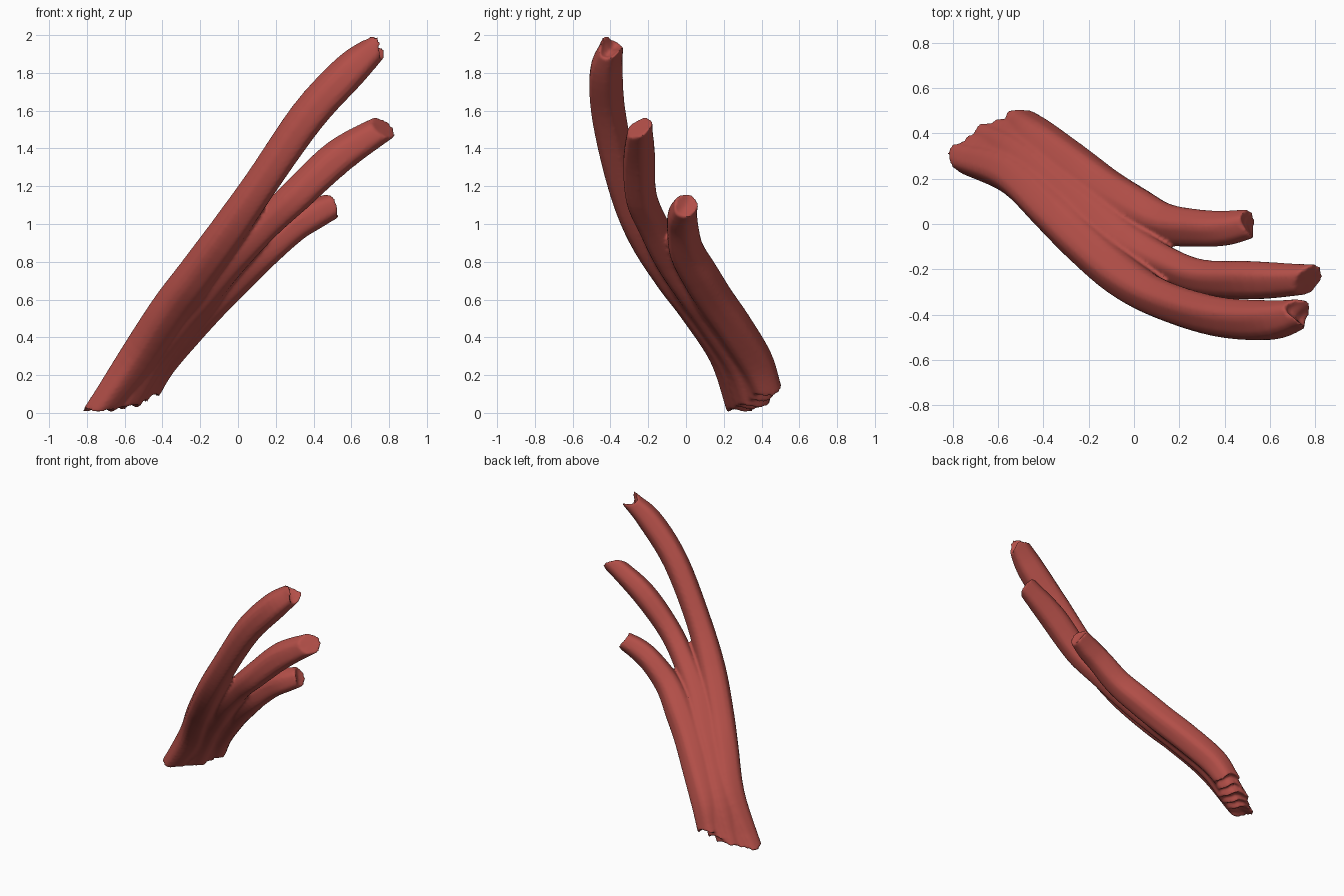
import bpy, bmesh, math
from mathutils import Vector

if "Cube" in bpy.data.objects:
    bpy.data.objects.remove(bpy.data.objects["Cube"], do_unlink=True)

SIDES, STEPS = 20, 5
WIDE = Vector((0.5, 0.8, -0.2))

# Muscle colour
mat = bpy.data.materials.new("muscle_red")
mat.use_nodes = True
colour = (0.45, 0.078, 0.065, 1)
mat.diffuse_color = colour
mat.node_tree.nodes["Principled BSDF"].inputs["Base Color"].default_value = colour


def spline(points):
    """Smooth path through the points; each holds x, y, z and radius."""
    pts = [Vector(p) for p in points]
    pts = [2 * pts[0] - pts[1]] + pts + [2 * pts[-1] - pts[-2]]
    path = []
    for a, b, c, d in zip(pts, pts[1:], pts[2:], pts[3:]):
        for i in range(STEPS):
            t = i / STEPS
            path.append(0.5 * (2 * b + (c - a) * t + (2 * a - 5 * b + 4 * c - d) * t ** 2
                               + (3 * b - a - 3 * c + d) * t ** 3))
    return path + [pts[-2]]


def add_strand(bm, points, level, notch=0, slant=0, hollow=0, oval=0):
    """Tapering fibre with a ragged base and a notched tip.

    level: 1 cuts the base flat to the ground, 0 square to the fibre.
    oval: how much deeper than wide the free end becomes.
    """
    path = spline(points)
    last = len(path) - 1
    rings = []
    for i, p in enumerate(path):
        centre, radius = p.to_3d(), p[3]
        along = (path[min(i + 1, last)] - path[max(i - 1, 0)]).to_3d().normalized()
        side = (WIDE - along * WIDE.dot(along)).normalized()
        up = along.cross(side)
        deep = 1 + oval * min(1, max(0, 4 * i / last - 2))
        ring = []
        for k in range(SIDES):
            a = math.tau * k / SIDES
            # Shallow lengthwise grooves
            r = radius * (1 + 0.04 * math.cos(5 * a + i * 0.1))
            v = centre + side * r * math.cos(a) + up * r * deep * math.sin(a)
            if i == 0:
                v += along * (level * (centre.z - v.z) / along.z + 0.012 * math.sin(3 * a))
            if i == last:
                v += along * (notch * math.cos(2 * a) + slant * math.cos(a))
            ring.append(bm.verts.new(v))
        rings.append(ring)
        if i in (0, last):
            # Sunken end cap
            inward = along * (0.03 if i == 0 else -hollow)
            middle = sum((v.co for v in ring), Vector()) / SIDES
            hub = bm.verts.new(middle + inward)
            inner = [bm.verts.new(middle.lerp(v.co, 0.65) + inward * 0.6) for v in ring]
            for k in range(SIDES):
                n = (k + 1) % SIDES
                bm.faces.new((ring[k], ring[n], inner[n], inner[k]))
                bm.faces.new((inner[k], inner[n], hub))
    for lo, hi in zip(rings, rings[1:]):
        for k in range(SIDES):
            n = (k + 1) % SIDES
            bm.faces.new((lo[k], lo[n], hi[n], hi[k]))


def add_web(bm, one, two, level):
    """Thinner fibre that fills the groove between two strands."""
    points = [(Vector(a) + Vector(b)) / 2 for a, b in zip(one[:5], two[:5])]
    for p, scale in zip(points, (0.9, 0.88, 0.88, 0.85, 0.6)):
        p[3] *= scale
    add_strand(bm, points, level)


upper = [(-.74, .29, .01, .07), (-.53, .22, .30, .095), (-.36, .06, .55, .1),
         (-.23, -.07, .72, .1), (-.06, -.22, .95, .097), (.12, -.33, 1.21, .085),
         (.37, -.41, 1.57, .085), (.59, -.425, 1.81, .083), (.735, -.395, 1.94, .06)]
middle = [(-.62, .36, .04, .09), (-.49, .29, .27, .1), (-.32, .15, .49, .1),
          (-.18, .04, .65, .1), (-.03, -.08, .82, .093), (.14, -.175, .99, .078),
          (.31, -.24, 1.15, .077), (.53, -.25, 1.355, .08), (.77, -.245, 1.51, .062)]
lower = [(-.5, .43, .11, .083), (-.42, .365, .27, .097), (-.265, .25, .455, .1),
         (-.13, .15, .6, .1), (0, .07, .73, .1), (.14, 0, .86, .09),
         (.29, -.02, .985, .08), (.4, -.02, 1.05, .075), (.51, 0, 1.1, .062)]

# Three fibres sharing one broad belly
bm = bmesh.new()
add_strand(bm, upper, 1, notch=0.03, hollow=0.04, oval=0.18)
add_strand(bm, middle, 0.8, slant=0.045, oval=0.2)
add_strand(bm, lower, 0.4, notch=0.01, hollow=0.015, oval=0.12)
add_web(bm, upper, middle, 0.9)
add_web(bm, middle, lower, 0.6)
bmesh.ops.recalc_face_normals(bm, faces=bm.faces)
mesh = bpy.data.meshes.new("three_headed_muscle")
bm.to_mesh(mesh)
bm.free()
muscle = bpy.data.objects.new("three_headed_muscle", mesh)
bpy.context.collection.objects.link(muscle)
mesh.materials.append(mat)

# Fuse the fibres into one skin
remesh = muscle.modifiers.new("fuse", 'REMESH')
remesh.mode = 'VOXEL'
remesh.voxel_size = 0.01
remesh.use_smooth_shade = True
soften = muscle.modifiers.new("soften", 'SMOOTH')
soften.factor = 0.5
soften.iterations = 4

bpy.context.view_layer.objects.active = muscle
muscle.select_set(True)
bpy.ops.object.shade_smooth()
